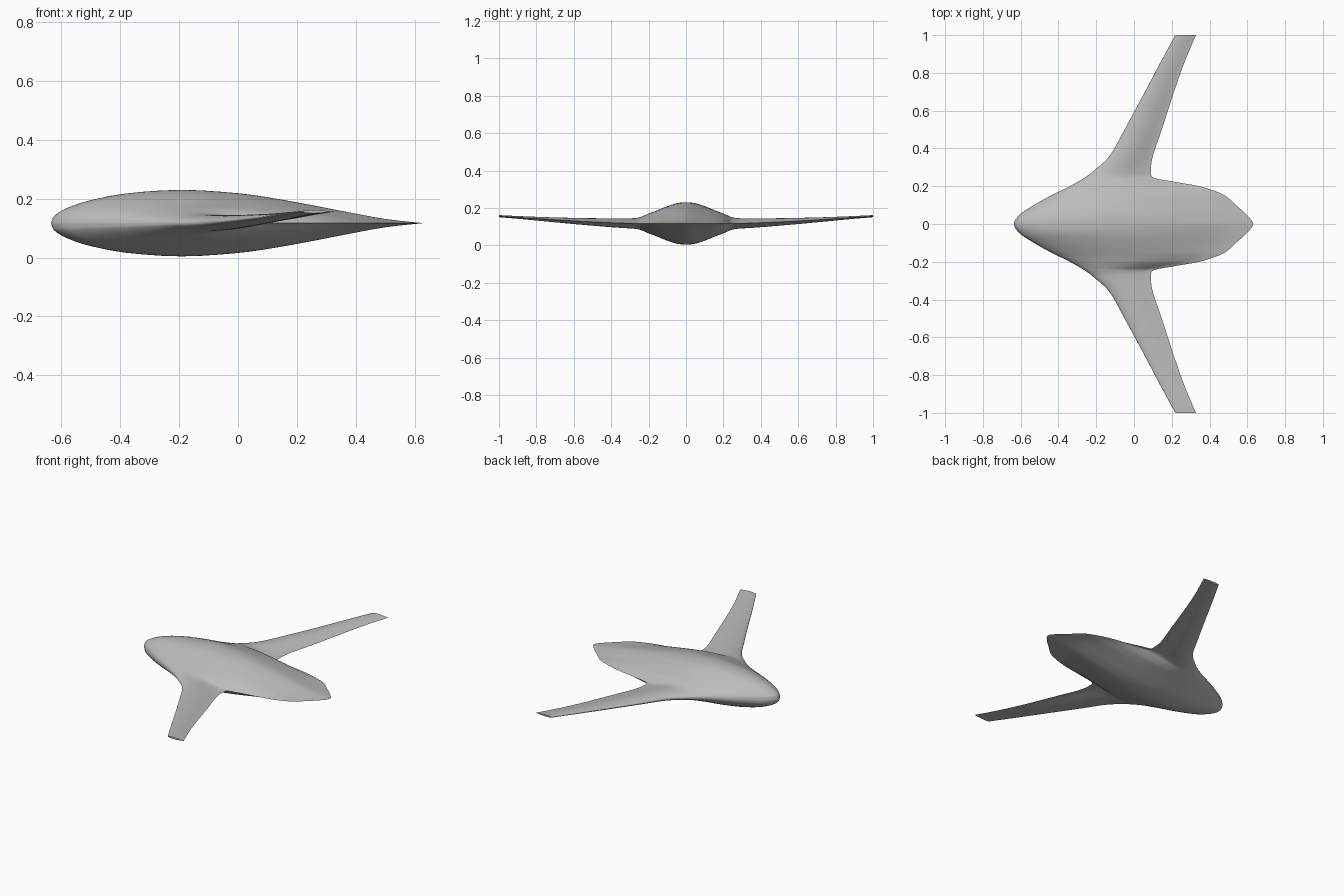
import bpy, bmesh, math
from mathutils import Vector

cube = bpy.data.objects.get("Cube")
if cube:
    bpy.data.objects.remove(cube, do_unlink=True)

# Half-span stations: (span y, leading x, trailing x, centre z, half thickness)
STATIONS = [
    (0, -.635, .63, .117, .113), (.05, -.605, .595, .117, .108), (.1, -.53, .54, .117, .092),
    (.145, -.45, .49, .117, .074), (.17, -.4, .44, .117, .064), (.2, -.34, .345, .117, .053),
    (.225, -.295, .205, .117, .042), (.245, -.262, .105, .117, .034), (.28, -.215, .09, .117, .028),
    (.36, -.13, .1, .119, .025), (.5, -.05, .147, .125, .02), (.7, .058, .212, .136, .013),
    (.85, .137, .265, .146, .0085), (1, .219, .328, .156, .0055),
]
# Thickness along the chord, relative to the maximum
FOIL = [
    (0, 0), (.005, .166), (.0125, .255), (.025, .351), (.05, .488), (.1, .672), (.2, .889),
    (.35, 1), (.5, .9), (.6, .743), (.7, .542), (.8, .324), (.9, .121), (1, 0),
]


def spline(points, steps):
    """Catmull-Rom curve through tuples of any length."""
    out = []
    for i in range(len(points) - 1):
        p0, p1, p2, p3 = (points[min(max(i + k, 0), len(points) - 1)] for k in (-1, 0, 1, 2))
        for s in range(steps):
            t = s / steps
            out.append(tuple(
                b + t * ((c - a) + t * ((2 * a - 5 * b + 4 * c - d) + t * (3 * b - a - 3 * c + d))) / 2
                for a, b, c, d in zip(p0, p1, p2, p3)))
    return out + [points[-1]]


def section(y, lead, trail, z, half):
    """Closed symmetric section: trailing edge, over the top, back underneath."""
    upper = [(lead + u * (trail - lead), h * half) for u, h in foil]
    loop = [(x, h) for x, h in reversed(upper)] + [(x, -h) for x, h in upper[1:-1]]
    return [Vector((x, y, z + h)) for x, h in loop]


foil = spline(FOIL, 3)
# Reflect the stations about the centre so the curve is level there
mirrored = [(-s[0],) + s[1:] for s in reversed(STATIONS[1:])]
span = spline(mirrored + STATIONS, 6)

# Blended wing and body, lofted from tip to tip
bm = bmesh.new()
rings = [[bm.verts.new(p) for p in section(*s)] for s in span]
for a, b in zip(rings, rings[1:]):
    for i in range(len(a)):
        j = (i + 1) % len(a)
        bm.faces.new((a[i], a[j], b[j], b[i]))
bm.faces.new(rings[0])
bm.faces.new(rings[-1])
bmesh.ops.recalc_face_normals(bm, faces=bm.faces)
mesh = bpy.data.meshes.new("blended_wing_body")
bm.to_mesh(mesh)
bm.free()
body = bpy.data.objects.new("blended_wing_body", mesh)
bpy.context.collection.objects.link(body)

# Plain grey skin
COLOUR = (.5, .5, .5, 1)
skin = bpy.data.materials.new("light_grey")
skin.use_nodes = True
skin.diffuse_color = COLOUR
skin.node_tree.nodes["Principled BSDF"].inputs["Base Color"].default_value = COLOUR
mesh.materials.append(skin)

bpy.ops.object.select_all(action="DESELECT")
body.select_set(True)
bpy.context.view_layer.objects.active = body
bpy.ops.object.shade_smooth_by_angle(angle=math.radians(40))
